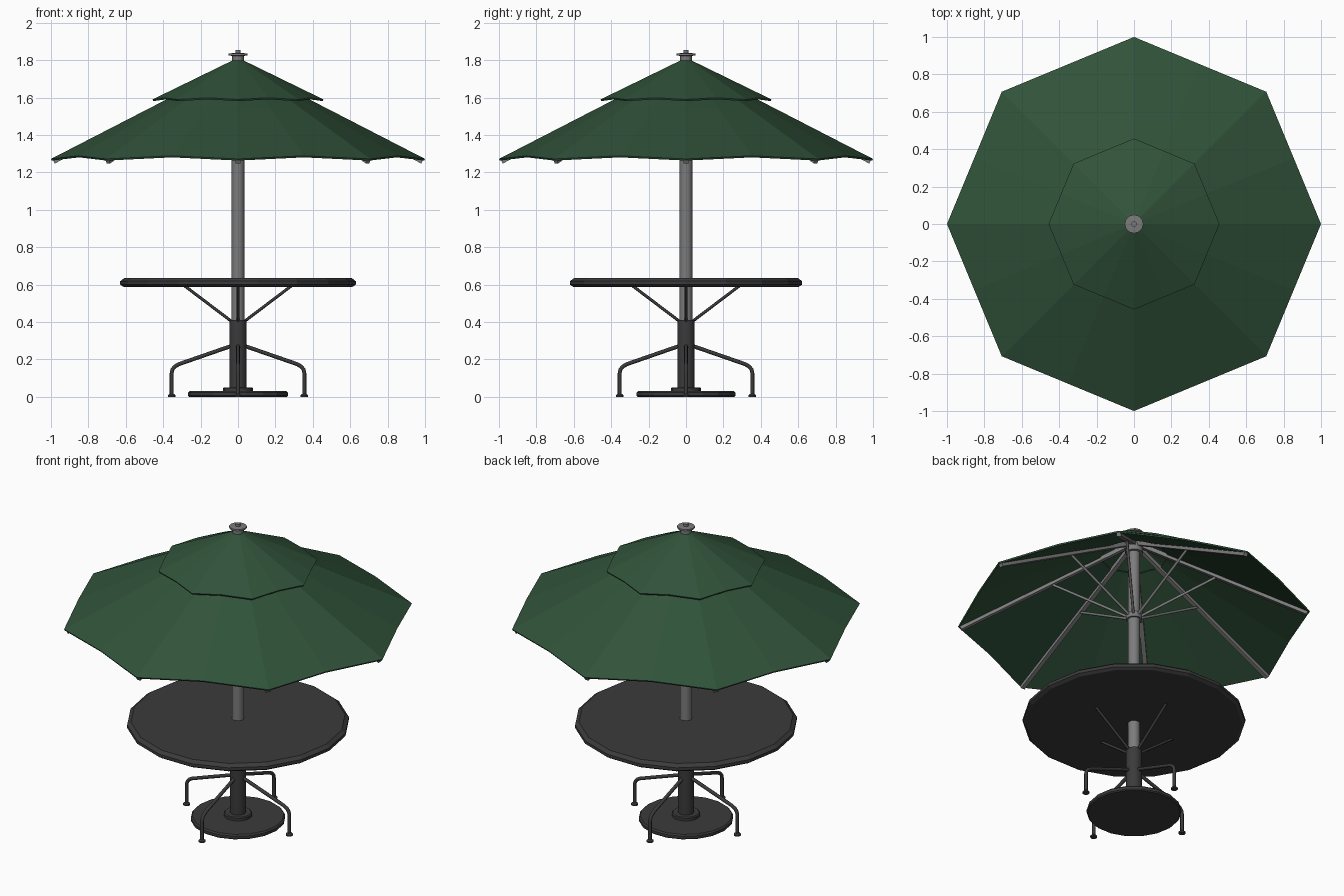
import bpy, bmesh
from math import sin, cos, pi, atan2, hypot
from mathutils import Vector

if "Cube" in bpy.data.objects:
    bpy.data.objects.remove(bpy.data.objects["Cube"], do_unlink=True)


def material(name, rgb):
    m = bpy.data.materials.new(name)
    m.use_nodes = True
    m.diffuse_color = (*rgb, 1)
    bsdf = m.node_tree.nodes["Principled BSDF"]
    bsdf.inputs["Base Color"].default_value = (*rgb, 1)
    bsdf.inputs["Roughness"].default_value = 0.7
    return m


GREEN = material("canopy green", (0.03, 0.085, 0.042))
DARK = material("dark painted metal", (0.043, 0.043, 0.043))
GREY = material("grey metal", (0.2, 0.2, 0.2))


def finish(bm, name, mat, smooth=False):
    bmesh.ops.recalc_face_normals(bm, faces=bm.faces)
    mesh = bpy.data.meshes.new(name)
    bm.to_mesh(mesh)
    bm.free()
    mesh.materials.append(mat)
    ob = bpy.data.objects.new(name, mesh)
    bpy.context.collection.objects.link(ob)
    if smooth:
        activate(ob)
        bpy.ops.object.shade_smooth_by_angle(angle=0.6)
    return ob


def activate(ob):
    bpy.ops.object.select_all(action='DESELECT')
    ob.select_set(True)
    bpy.context.view_layer.objects.active = ob


def bridge(bm, rings):
    for a, b in zip(rings, rings[1:]):
        for i in range(len(a)):
            j = (i + 1) % len(a)
            bm.faces.new((a[i], a[j], b[j], b[i]))


def lathe(name, profile, mat, sides=16, smooth=True):
    """Closed turned part from (radius, height) points."""
    bm = bmesh.new()
    rings = [[bm.verts.new((r * cos(2 * pi * i / sides), r * sin(2 * pi * i / sides), z))
              for i in range(sides)] for r, z in profile]
    bridge(bm, rings)
    bm.faces.new(rings[0])
    bm.faces.new(rings[-1])
    return finish(bm, name, mat, smooth)


def canopy(name, profile):
    """Eight-sided cloth tier; each panel lifts slightly along its middle."""
    bm = bmesh.new()
    rings = []
    for r, z, lift in profile:
        ring = []
        for i in range(16):
            a, mid = i * pi / 8, i % 2
            rr = r * cos(pi / 8) if mid else r
            ring.append(bm.verts.new((rr * cos(a), rr * sin(a), z + lift * mid)))
        rings.append(ring)
    bridge(bm, rings)
    ob = finish(bm, name, GREEN)
    if ob.data.polygons[0].normal.z < 0:
        ob.data.flip_normals()
    cloth = ob.modifiers.new("cloth thickness", 'SOLIDIFY')
    cloth.thickness = 0.01
    cloth.offset = -1
    return ob


def rod(name, points, radius, mat, angle):
    """Round tube along (radius, height) points, turned about the pole."""
    cu = bpy.data.curves.new(name, 'CURVE')
    cu.dimensions = '3D'
    cu.bevel_depth = radius
    cu.bevel_resolution = 2
    cu.use_fill_caps = True
    sp = cu.splines.new('POLY')
    sp.points.add(len(points) - 1)
    for p, (r, z) in zip(sp.points, points):
        p.co = (r * cos(angle), r * sin(angle), z, 1)
    cu.materials.append(mat)
    ob = bpy.data.objects.new(name, cu)
    bpy.context.collection.objects.link(ob)
    activate(ob)
    bpy.ops.object.convert(target='MESH')
    bpy.ops.object.shade_smooth_by_angle(angle=0.8)
    return ob


def beam(name, start, end, width, height, mat, angle):
    """Square bar between two (radius, height) points."""
    run, drop = end[0] - start[0], start[1] - end[1]
    bm = bmesh.new()
    bmesh.ops.create_cube(bm, size=1)
    bmesh.ops.scale(bm, vec=(hypot(run, drop), width, height), verts=bm.verts)
    ob = finish(bm, name, mat)
    mid = (start[0] + end[0]) / 2
    ob.location = (mid * cos(angle), mid * sin(angle), (start[1] + end[1]) / 2)
    ob.rotation_euler = (0, atan2(drop, run), angle)
    return ob


# Canopy tiers
canopy("lower_canopy", [(0.2, 1.682, 0.003), (0.46, 1.55, 0.008), (1.0, 1.272, 0.017)])
canopy("upper_canopy", [(0.02, 1.803, 0), (0.457, 1.59, 0.009)])

# Pole, hubs and finial
lathe("pole", [(0.034, 0.38), (0.034, 1.79)], GREY)
lathe("upper_hub", [(0.05, 1.7), (0.05, 1.745)], GREY)
lathe("sliding_hub", [(0.045, 1.265), (0.045, 1.3)], GREY)
lathe("finial", [(0.031, 1.77), (0.031, 1.822), (0.05, 1.826), (0.05, 1.836),
                 (0.014, 1.838), (0.014, 1.853)], GREY, 12)

# Ribs and struts
for k in range(8):
    a = k * pi / 4
    beam("rib_%d" % (k + 1), (0.03, 1.752), (0.985, 1.258), 0.026, 0.024, GREY, a)
    rod("strut_%d" % (k + 1), [(0.03, 1.283), (0.47, 1.522)], 0.008, GREY, a)

# Table top
lathe("table_top", [(0.612, 0.588), (0.63, 0.6), (0.63, 0.618), (0.608, 0.635)],
      DARK, 18, False)

# Base
lathe("pole_sleeve", [(0.046, 0.02), (0.046, 0.41)], DARK)
lathe("base_flange", [(0.08, 0.02), (0.08, 0.046), (0.075, 0.051)], DARK)
lathe("base_plate", [(0.262, 0), (0.268, 0.006), (0.268, 0.022), (0.26, 0.03)],
      DARK, 18, False)

# Table braces, legs and feet
for k in range(4):
    a = k * pi / 2
    rod("table_brace_%d" % (k + 1), [(0.03, 0.4), (0.285, 0.593)], 0.008, DARK, a)
    rod("leg_%d" % (k + 1), [(0.03, 0.274), (0.315, 0.175), (0.338, 0.162),
                            (0.351, 0.145), (0.355, 0.125), (0.355, 0.005)],
        0.0105, DARK, a)
    foot = lathe("foot_%d" % (k + 1), [(0.02, 0), (0.02, 0.008), (0.012, 0.016)], DARK, 12)
    foot.location = Vector((0.355 * cos(a), 0.355 * sin(a), 0))
